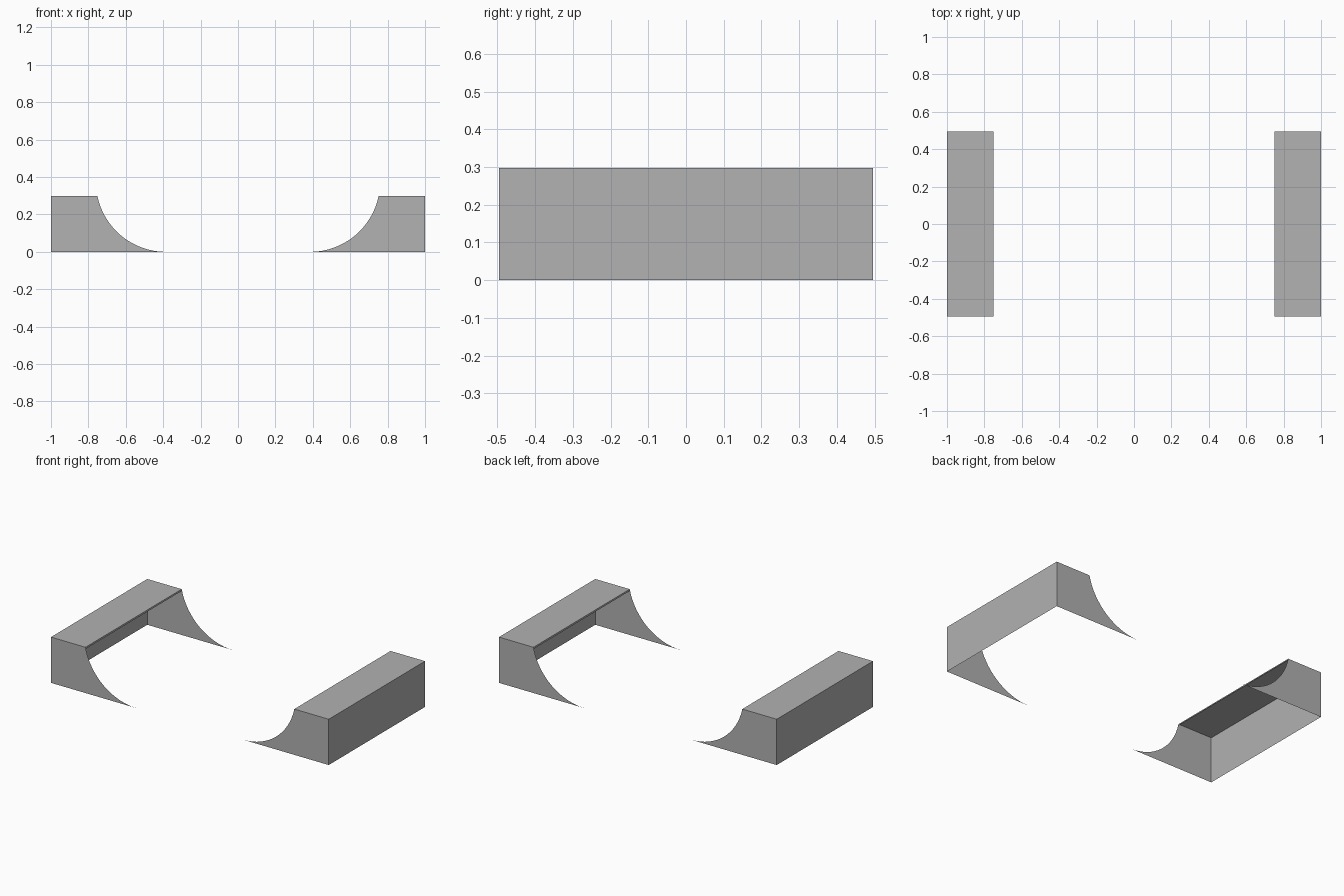
import bpy
import math

cube = bpy.data.objects.get("Cube")
if cube:
    bpy.data.objects.remove(cube, do_unlink=True)

OUTER, INNER, HEIGHT, HALF = 1.0, 0.752, 0.298, 0.495
TIP, RADIUS, STEPS, LIP = 0.385, 0.375, 16, 0.01

grey = bpy.data.materials.new("plain grey")
grey.use_nodes = True
colour = (0.445, 0.445, 0.445, 1)
grey.diffuse_color = colour
grey.node_tree.nodes["Principled BSDF"].inputs["Base Color"].default_value = colour


def sheet(name, points):
    """One flat panel from its outline, counter-clockwise seen from outside."""
    mesh = bpy.data.meshes.new(name)
    mesh.from_pydata(points, [], [range(len(points))])
    mesh.materials.append(grey)
    obj = bpy.data.objects.new(name, mesh)
    bpy.context.collection.objects.link(obj)


def strip(name, start, end, side):
    """Panel running the full depth between two x, z points."""
    (xa, za), (xb, zb) = start, end
    points = [(side * xa, -HALF, za), (side * xb, -HALF, zb),
              (side * xb, HALF, zb), (side * xa, HALF, za)]
    sheet(name, points if side > 0 else points[::-1])


# Side outline: a concave quarter sweep up to the flat top, then the back wall
sweep = math.asin((INNER - TIP) / RADIUS)
angles = [sweep * i / STEPS for i in range(STEPS + 1)]
arc = [(TIP + RADIUS * math.sin(a), RADIUS * (1 - math.cos(a))) for a in angles]
arc[-1] = (INNER, HEIGHT)
outline = [(OUTER, 0), (OUTER, HEIGHT)] + arc[::-1]

for label, side in (("left", 1), ("right", -1)):
    # Open shell: outer wall, flat top and a narrow lip under its inner edge
    strip(label + "_outer_wall", (OUTER, 0), (OUTER, HEIGHT), side)
    strip(label + "_top", (OUTER, HEIGHT), (INNER, HEIGHT), side)
    strip(label + "_lip", (INNER, HEIGHT), (INNER - LIP * 0.2, HEIGHT - LIP), side)
    # Curved end panels
    for end, y in (("front", -HALF), ("back", HALF)):
        points = [(side * x, y, z) for x, z in outline]
        sheet(label + "_" + end + "_panel", points if side * y < 0 else points[::-1])
